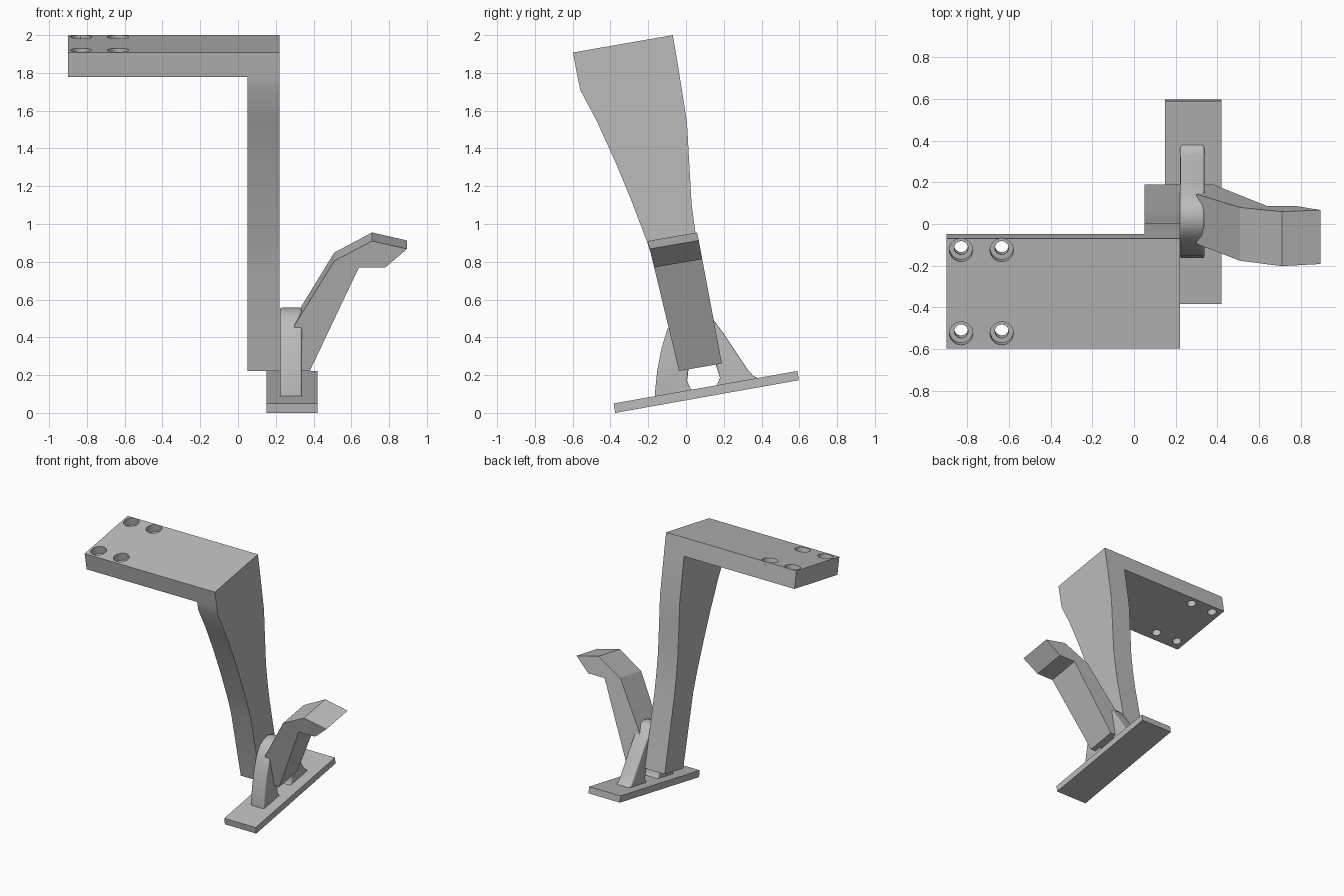
import bpy, bmesh, math
from mathutils import Vector

if "Cube" in bpy.data.objects:
    bpy.data.objects.remove(bpy.data.objects["Cube"], do_unlink=True)

TILT = math.radians(9.8)

grey = bpy.data.materials.new("plain grey")
grey.use_nodes = True
COLOUR = (0.5, 0.5, 0.5, 1)
grey.diffuse_color = COLOUR
grey.node_tree.nodes["Principled BSDF"].inputs["Base Color"].default_value = COLOUR


def loft(name, first, second):
    """Solid between two matching outlines."""
    bm = bmesh.new()
    a = [bm.verts.new(p) for p in first]
    b = [bm.verts.new(p) for p in second]
    bm.faces.new(a)
    bm.faces.new(b[::-1])
    for i in range(len(a)):
        j = (i + 1) % len(a)
        bm.faces.new((a[j], a[i], b[i], b[j]))
    bmesh.ops.recalc_face_normals(bm, faces=bm.faces)
    mesh = bpy.data.meshes.new(name)
    bm.to_mesh(mesh)
    bm.free()
    obj = bpy.data.objects.new(name, mesh)
    bpy.context.collection.objects.link(obj)
    mesh.materials.append(grey)
    return obj


def side_prism(name, profile, x0, x1):
    """Extrude a (y, z) profile across x."""
    return loft(name, [(x0, y, z) for y, z in profile], [(x1, y, z) for y, z in profile])


def activate(obj):
    bpy.ops.object.select_all(action='DESELECT')
    obj.select_set(True)
    bpy.context.view_layer.objects.active = obj


def combine(obj, other, operation):
    mod = obj.modifiers.new("combine", 'BOOLEAN')
    mod.operation, mod.solver, mod.object = operation, 'EXACT', other
    activate(obj)
    bpy.ops.object.modifier_apply(modifier=mod.name)
    bpy.data.objects.remove(other, do_unlink=True)


def smooth(obj, degrees):
    activate(obj)
    bpy.ops.object.shade_smooth_by_angle(angle=math.radians(degrees))


# Tilted base plate
side_prism("base_plate", [(-0.375, 0), (0.598, 0.173), (0.59, 0.222), (-0.383, 0.05)], 0.15, 0.42)

# Tall curved arm with the mounting slab at its top
front_top, back_top = (-0.598, 1.908), (-0.07, 2.0)
front_low, back_low = (-0.574, 1.777), (-0.047, 1.868)
arm = side_prism("arm", [
    front_top, back_top, back_low, (0.005, 1.54), (0.016, 1.34), (0.03, 1.1),
    (0.052, 0.94), (0.074, 0.81), (0.19, 0.265), (-0.037, 0.222), (-0.16, 0.767),
    (-0.206, 0.905), (-0.286, 1.116), (-0.37, 1.32), (-0.47, 1.54), (-0.56, 1.71),
    front_low], 0.05, 0.22)
slab = side_prism("slab", [front_top, back_top, back_low, front_low], -0.9, 0.1)
combine(arm, slab, 'UNION')

# Counterbored screw holes in the slab
axis = Vector((0, -math.sin(TILT), math.cos(TILT)))
for x in (-0.83, -0.635):
    for y in (-0.125, -0.525):
        top = Vector((x, y, front_top[1] + (y - front_top[0]) * math.tan(TILT)))
        for radius, depth in ((0.056, 0.06), (0.033, 0.2)):
            bpy.ops.mesh.primitive_cylinder_add(
                vertices=32, radius=radius, depth=2 * depth,
                location=top, rotation=(TILT, 0, 0))
            combine(arm, bpy.context.object, 'DIFFERENCE')
arm.name = "arm_and_slab"
smooth(arm, 20)

# Bent lever: an (x, z) outline swept backwards, leaning and widening with height
outline = [(0.29, 0.222), (0.38, 0.222), (0.64, 0.77), (0.78, 0.77),
           (0.895, 0.868), (0.71, 0.91), (0.51, 0.805), (0.3, 0.465)]
front, back = [], []
for x, z in outline:
    rise = z - 0.222
    y = -0.037 - 0.24 * rise
    width = 0.227 + 0.05 * rise
    front.append((x, y, z))
    back.append((x, y + width, z + width * math.tan(TILT)))
loft("lever", front, back)

# Rounded arch bracket standing on the plate
arch = side_prism("arch_bracket", [
    (-0.165, 0.065), (-0.163, 0.12), (-0.153, 0.22), (-0.13, 0.34), (-0.1, 0.44),
    (-0.06, 0.51), (-0.01, 0.545), (0.04, 0.557), (0.09, 0.545), (0.14, 0.5),
    (0.2, 0.42), (0.27, 0.315), (0.33, 0.225), (0.355, 0.197), (0.385, 0.182),
    (0.385, 0.16), (0.15, 0.12), (0.165, 0.15), (0.18, 0.185), (0.16, 0.25),
    (0.12, 0.34), (0.08, 0.37), (0.04, 0.34), (0.015, 0.25), (0.006, 0.17),
    (0.02, 0.135), (0.045, 0.105)], 0.222, 0.338)
bevel = arch.modifiers.new("round_edges", 'BEVEL')
bevel.width, bevel.segments = 0.035, 5
bevel.limit_method, bevel.angle_limit = 'ANGLE', math.radians(60)
activate(arch)
bpy.ops.object.modifier_apply(modifier=bevel.name)
smooth(arch, 45)
